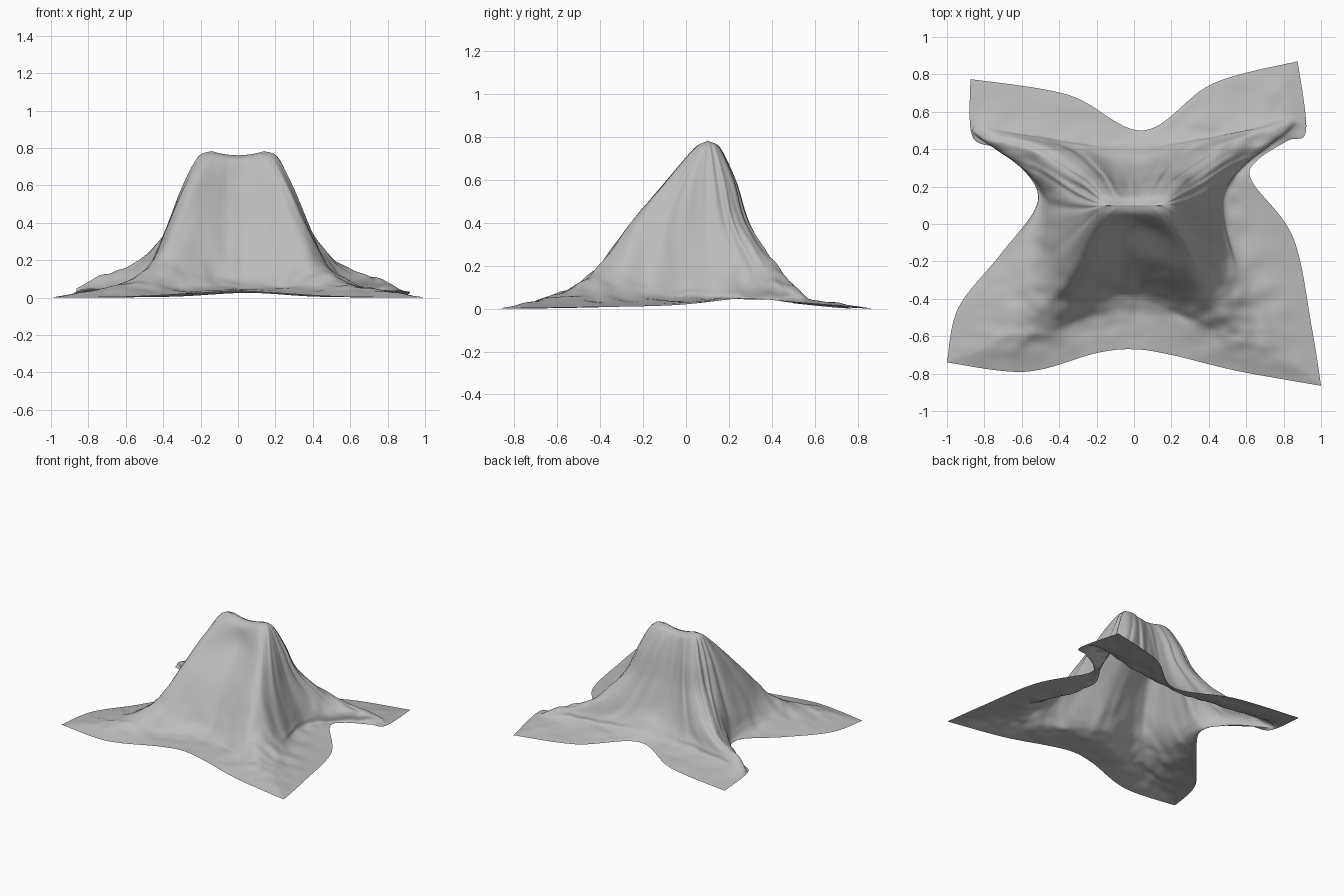
import bpy, bmesh, math
from mathutils import Vector, noise

if "Cube" in bpy.data.objects:
    bpy.data.objects.remove(bpy.data.objects["Cube"])

# Contours of the draped body, ridge first, each half mirrored in x:
# height, front y, front corner (x, y), side (x, y), back corner (x, y), back y
LEVELS = [
    (0.788, 0.100, 0.11, 0.100, 0.14, 0.100, 0.11, 0.100, 0.100),
    (0.755, 0.048, 0.17, 0.045, 0.213, 0.095, 0.17, 0.155, 0.150),
    (0.600, 0.00, 0.25, -0.09, 0.288, 0.09, 0.23, 0.225, 0.20),
    (0.400, -0.18, 0.335, -0.25, 0.36, 0.10, 0.31, 0.285, 0.25),
    (0.200, -0.31, 0.43, -0.39, 0.44, 0.13, 0.51, 0.42, 0.32),
    (0.105, -0.38, 0.54, -0.51, 0.475, 0.15, 0.75, 0.50, 0.39),
    (0.055, -0.47, 0.70, -0.63, 0.50, 0.16, 0.85, 0.555, 0.44),
]

# Free edge of the sheet, anticlockwise from the front middle
HEM = [
    (0, -.67, .04), (.2, -.70, .03), (.55, -.785, .01), (1, -.865, .005),
    (.95, -.55, .01), (.85, -.07, .02), (.63, .23, .05), (.66, .34, .05),
    (.82, .445, .04), (.92, .50, .035), (.875, .87, .005), (.42, .75, .01),
    (.05, .50, .03), (-.35, .69, .01), (-.875, .775, .005), (-.865, .47, .035),
    (-.72, .40, .05), (-.57, .27, .05), (-.52, .10, .05), (-.72, -.17, .02),
    (-.94, -.45, .01), (-1, -.74, .005), (-.58, -.79, .01), (-.2, -.69, .03),
]
CORNERS = {3, 10, 14, 21}
AROUND, STEPS = 264, 12


def spline(a, b, c, d, t):
    return 0.5 * (2 * b + (c - a) * t + (2 * a - 5 * b + 4 * c - d) * t * t
                  + (3 * b - a - 3 * c + d) * t ** 3)


def closed_curve(pts, count, corners=()):
    """Resample a closed smooth curve, keeping the listed corners sharp."""
    pts, n, out = [Vector(p) for p in pts], len(pts), []
    for k in range(count):
        s = k * n / count
        i = int(s + 1e-9)
        j = (i + 1) % n
        a = pts[i] if i in corners else pts[i - 1]
        d = pts[j] if j in corners else pts[(i + 2) % n]
        out.append(spline(a, pts[i], pts[j], d, s - i))
    return out


def contour(z, fy, fx, fcy, sx, sy, bx, bcy, by):
    half = [(fx, fcy), (sx, sy), (bx, bcy)]
    left = [(-x, y - 0.07 * max(0, x - 0.3) * (y > 0)) for x, y in reversed(half)]
    pts = [(0, fy), *half, (0, by), *left]
    return closed_curve([(x, y, z) for x, y in pts], AROUND)


rings = [contour(*lv) for lv in LEVELS]
for ring in rings[:2]:                      # sag between the two shoulders
    for p in ring:
        p.z += 0.022 * min(1, (p.x / 0.14) ** 2) - 0.022
rings.append(closed_curve(HEM, AROUND, CORNERS))


def wrinkle(p, u, v):
    """Hanging folds on the slopes and soft creases on the spread skirt."""
    out = Vector((p.x, p.y - 0.08, 0))
    out = out.normalized() if out.length > 1e-4 else Vector((0, 0, 0))
    slope = max(0, math.sin(math.pi * min(1, v / 0.9))) ** 1.3
    calm = 0.25 + 0.75 * math.sin(math.pi * u / 8) ** 2   # smooth front panel
    ang = 2 * math.pi * u / 8
    n = noise.noise(Vector((3.2 * math.cos(ang), 3.2 * math.sin(ang), v * 1.5)))
    fold = math.sin(ang * 15 + 6 * n + 3 * v) * 0.009 + n * 0.018
    q = p + out * fold * slope * calm
    crease = noise.noise(Vector((p.x * 6, p.y * 10, 4)))
    crease += 0.6 * noise.noise(Vector((p.x * 13, p.y * 16, 9)))
    q.z += 0.018 * crease * max(0, min(1, (v - 0.35) * 4)) * min(1, (1 - v) * 5)
    q.z = max(q.z, 0.003)
    return q


# Loft the contours into one sheet
bm = bmesh.new()
rows = []
last = len(rings) - 1
for r in range(last * STEPS + 1):
    i = min(r // STEPS, last - 1)
    t = r / STEPS - i
    row = []
    for k in range(AROUND):
        a, b, c, d = (rings[max(0, min(last, i + o))][k] for o in (-1, 0, 1, 2))
        row.append(bm.verts.new(wrinkle(spline(a, b, c, d, t),
                                        8 * k / AROUND, r / (last * STEPS))))
    rows.append(row)
for lo, hi in zip(rows, rows[1:]):
    for k in range(AROUND):
        m = (k + 1) % AROUND
        bm.faces.new((lo[k], hi[k], hi[m], lo[m]))
bmesh.ops.remove_doubles(bm, verts=bm.verts, dist=0.0008)
bmesh.ops.recalc_face_normals(bm, faces=bm.faces)
if sum(f.normal.z * f.calc_area() for f in bm.faces) < 0:
    bmesh.ops.reverse_faces(bm, faces=bm.faces)

low = min(v.co.z for v in bm.verts)
for v in bm.verts:
    v.co.z -= low
mesh = bpy.data.meshes.new("draped_cloth")
bm.to_mesh(mesh)
bm.free()
mesh.shade_smooth()
cloth = bpy.data.objects.new("draped_cloth", mesh)
bpy.context.collection.objects.link(cloth)

# Mid grey fabric
fabric = bpy.data.materials.new("grey_fabric")
fabric.diffuse_color = (0.5, 0.5, 0.5, 1)
fabric.use_nodes = True
fabric.node_tree.nodes["Principled BSDF"].inputs["Base Color"].default_value = fabric.diffuse_color
mesh.materials.append(fabric)
